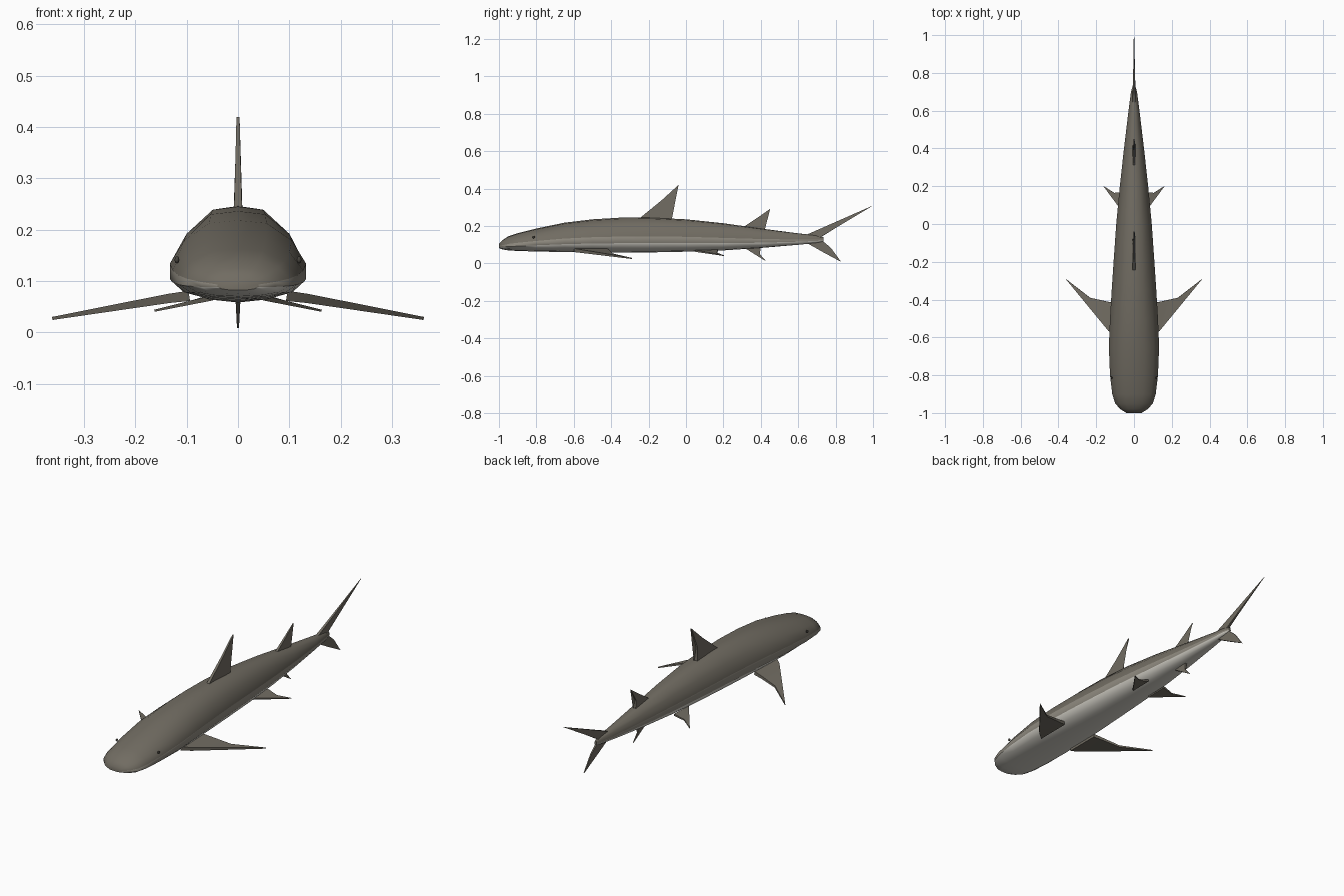
import bpy, bmesh, math
from mathutils import Vector

if "Cube" in bpy.data.objects:
    bpy.data.objects.remove(bpy.data.objects["Cube"])


def material(name, rgb):
    m = bpy.data.materials.new(name)
    m.diffuse_color = (*rgb, 1)
    m.use_nodes = True
    m.node_tree.nodes["Principled BSDF"].inputs["Base Color"].default_value = m.diffuse_color
    return m


BACK = material("grey brown back", (0.165, 0.15, 0.122))
FLANK = material("pale brown flank", (0.27, 0.25, 0.21))
BELLY = material("off white belly", (0.64, 0.62, 0.56))
EYE = material("dark eye", (0.06, 0.055, 0.045))


def finish(bm, name, mats, angle):
    bmesh.ops.recalc_face_normals(bm, faces=bm.faces)
    me = bpy.data.meshes.new(name)
    bm.to_mesh(me)
    bm.free()
    ob = bpy.data.objects.new(name, me)
    bpy.context.collection.objects.link(ob)
    for m in mats:
        me.materials.append(m)
    bpy.ops.object.select_all(action='DESELECT')
    bpy.context.view_layer.objects.active = ob
    ob.select_set(True)
    bpy.ops.object.shade_smooth_by_angle(angle=math.radians(angle))
    return ob


# Body: one cross-section lofted along y (y, half width, bottom, top)
HALF = [(0, 1), (.42, .965), (.79, .75), (1, .46), (1, .27), (.8, .11), (.45, .03), (0, 0)]
SECTION = HALF + [(-x, z) for x, z in HALF[-2:0:-1]]
STATIONS = [
    (-1.0, .04, .082, .106), (-.98, .072, .075, .125), (-.95, .1, .07, .145),
    (-.9, .115, .067, .162), (-.8, .127, .064, .187), (-.65, .133, .061, .218),
    (-.5, .127, .059, .236), (-.35, .118, .058, .245), (-.2, .108, .059, .246),
    (0, .094, .063, .236), (.2, .075, .07, .215), (.4, .053, .083, .187),
    (.6, .029, .1, .161), (.7, .016, .11, .15), (.735, .006, .117, .14),
]
bm = bmesh.new()
rings = [[bm.verts.new((w * x, y, b + (t - b) * z)) for x, z in SECTION]
         for y, w, b, t in STATIONS]
n = len(SECTION)
for r0, r1 in zip(rings, rings[1:]):
    for i in range(n):
        f = bm.faces.new((r0[i], r0[(i + 1) % n], r1[(i + 1) % n], r1[i]))
        k = min(i, n - 1 - i)          # strip counted down from the spine
        f.material_index = 0 if k < 3 else 1 if k == 3 else 2
bm.faces.new(rings[0])
bm.faces.new(rings[-1])
finish(bm, "body", [BACK, FLANK, BELLY], 50)


# Fins: tapered slabs, each outline point is (position, half thickness)
def fin(name, outline, normal):
    bm = bmesh.new()
    nrm = Vector(normal).normalized()
    a = [bm.verts.new(Vector(p) + nrm * t) for p, t in outline]
    b = [bm.verts.new(Vector(p) - nrm * t) for p, t in outline]
    bm.faces.new(a)
    bm.faces.new(b[::-1])
    for i in range(len(a)):
        j = (i + 1) % len(a)
        bm.faces.new((a[i], b[i], b[j], a[j]))
    bmesh.ops.triangulate(bm, faces=[f for f in bm.faces if len(f.verts) > 4])
    return finish(bm, name, [BACK], 30)


def upright_fin(name, pts):
    fin(name, [((0, y, z), t) for y, z, t in pts], (1, 0, 0))


upright_fin("dorsal_fin", [(-.26, .232, .008), (-.13, .338, .005), (-.04, .42, .003),
                           (-.088, .305, .004), (-.078, .225, .009)])
upright_fin("second_dorsal_fin", [(.30, .19, .007), (.39, .25, .004), (.45, .292, .002),
                                  (.41, .222, .003), (.42, .175, .007)])
upright_fin("anal_fin", [(.31, .085, .006), (.43, .01, .002), (.395, .05, .003),
                         (.40, .095, .006)])
upright_fin("tail_upper_lobe", [(.635, .15, .008), (.70, .178, .006), (1.0, .31, .001),
                                (.82, .202, .003), (.725, .143, .005), (.70, .13, .008)])
upright_fin("tail_lower_lobe", [(.64, .113, .007), (.73, .062, .004), (.83, .008, .002),
                                (.775, .083, .003), (.725, .125, .005)])

# Paired fins and eyes
for s, side in ((-1, "left"), (1, "right")):
    fin(side + "_pectoral_fin",
        [((s * .095, -.6, .071), .01), ((s * .135, -.565, .066), .009),
         ((s * .362, -.29, .027), .003), ((s * .233, -.39, .048), .005),
         ((s * .145, -.41, .064), .007), ((s * .095, -.42, .071), .009)],
        (s * .17, 0, 1))
    fin(side + "_pelvic_fin",
        [((s * .05, .05, .067), .005), ((s * .163, .202, .042), .002),
         ((s * .105, .165, .055), .003), ((s * .05, .17, .069), .005)],
        (s * .22, 0, 1))
    bm = bmesh.new()
    bmesh.ops.create_uvsphere(bm, u_segments=10, v_segments=6, radius=.007)
    eye = finish(bm, side + "_eye", [EYE], 60)
    eye.location = (s * .119, -.815, .141)
    eye.scale = (.7, 1, 1)
